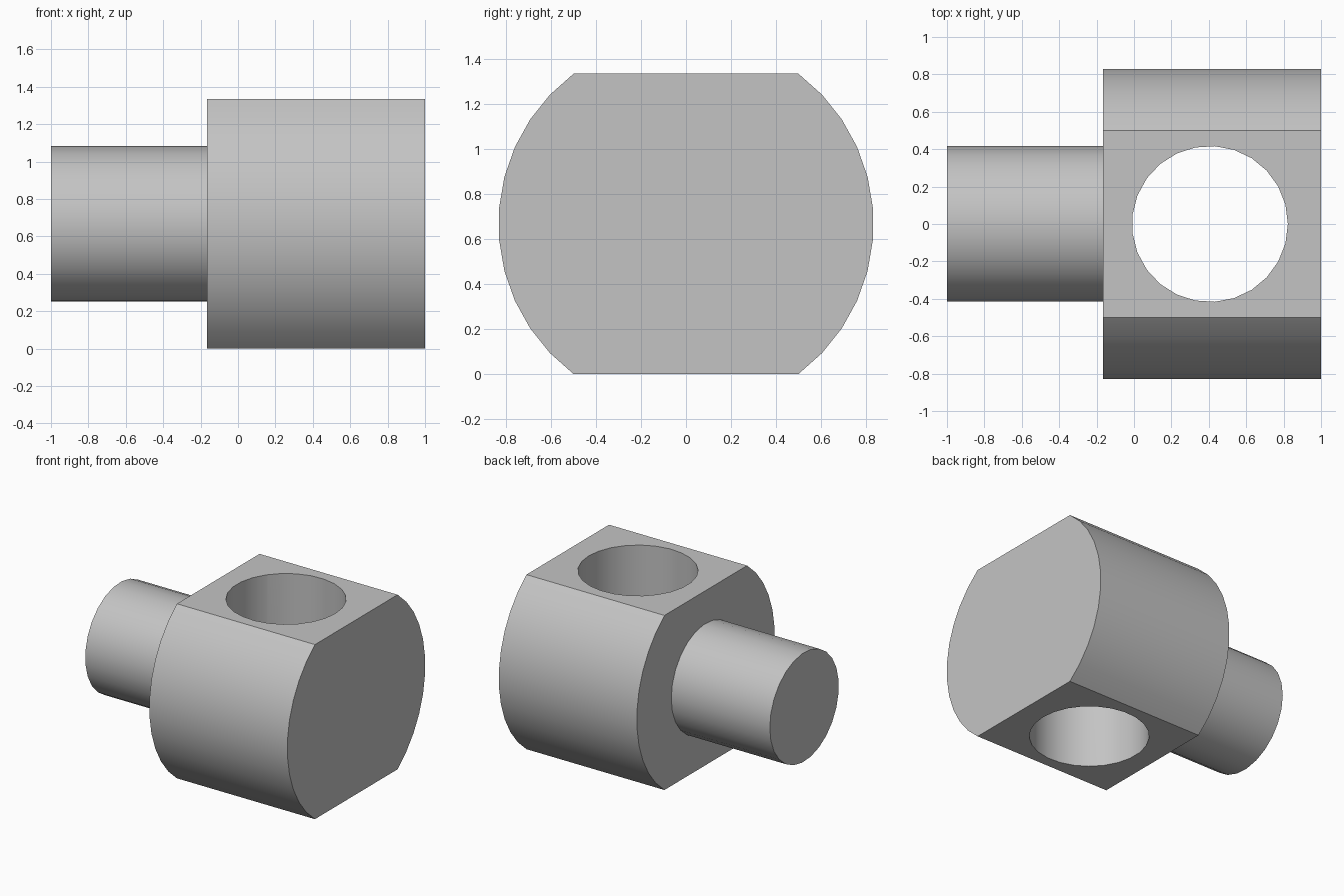
import bpy, bmesh
from math import asin, cos, sin, tau
from mathutils import Vector

if "Cube" in bpy.data.objects:
    bpy.data.objects.remove(bpy.data.objects["Cube"])

RADIUS, HALF_HEIGHT = 0.833, 0.667   # body arc radius and height of its flats
BORE, SIDES = 0.4167, 25             # shared radius of the stub and the hole
FACE, FAR = -0.167, 1.0              # body ends along x

grey = bpy.data.materials.new("plain_grey")
grey.use_nodes = True
grey.diffuse_color = (0.55, 0.55, 0.55, 1)
grey.node_tree.nodes["Principled BSDF"].inputs["Base Color"].default_value = grey.diffuse_color


def prism(name, outline, sweep):
    """Sweep a closed outline into a capped solid."""
    bm = bmesh.new()
    cap = bm.faces.new([bm.verts.new(p) for p in outline])
    swept = bmesh.ops.extrude_face_region(bm, geom=[cap], use_keep_orig=True)
    moved = [g for g in swept["geom"] if isinstance(g, bmesh.types.BMVert)]
    bmesh.ops.translate(bm, vec=Vector(sweep), verts=moved)
    bmesh.ops.recalc_face_normals(bm, faces=bm.faces)
    mesh = bpy.data.meshes.new(name)
    bm.to_mesh(mesh)
    bm.free()
    mesh.materials.append(grey)
    obj = bpy.data.objects.new(name, mesh)
    bpy.context.collection.objects.link(obj)
    return obj


def circle():
    return [(BORE * cos(tau * i / SIDES), BORE * sin(tau * i / SIDES)) for i in range(SIDES)]


# Round body with flats on the top and bottom
limit = asin(HALF_HEIGHT / RADIUS)
angles = [limit * (2 * i / 11 - 1) for i in range(12)]
arc = [(RADIUS * cos(a), RADIUS * sin(a)) for a in angles]
profile = arc + [(-y, -z) for y, z in arc]
body = prism("body", [(FACE, y, z + HALF_HEIGHT) for y, z in profile], (FAR - FACE, 0, 0))

# Vertical through hole
cutter = prism("hole_cutter", [(x + 0.406, y, -0.2) for x, y in circle()], (0, 0, 1.8))
cutter.hide_render = True
cut = body.modifiers.new("through_hole", "BOOLEAN")
cut.operation, cut.solver, cut.object = "DIFFERENCE", "EXACT", cutter
bpy.ops.object.select_all(action="DESELECT")
bpy.context.view_layer.objects.active = body
body.select_set(True)
bpy.ops.object.modifier_apply(modifier=cut.name)
bpy.data.objects.remove(cutter)

# Round stub, seated slightly inside the body
stub = prism("stub", [(-1, y, z + HALF_HEIGHT) for y, z in circle()], (FACE + 1.01, 0, 0))

# Smooth curved walls, crisp rims
stub.select_set(True)
bpy.ops.object.shade_smooth_by_angle(angle=0.5)
